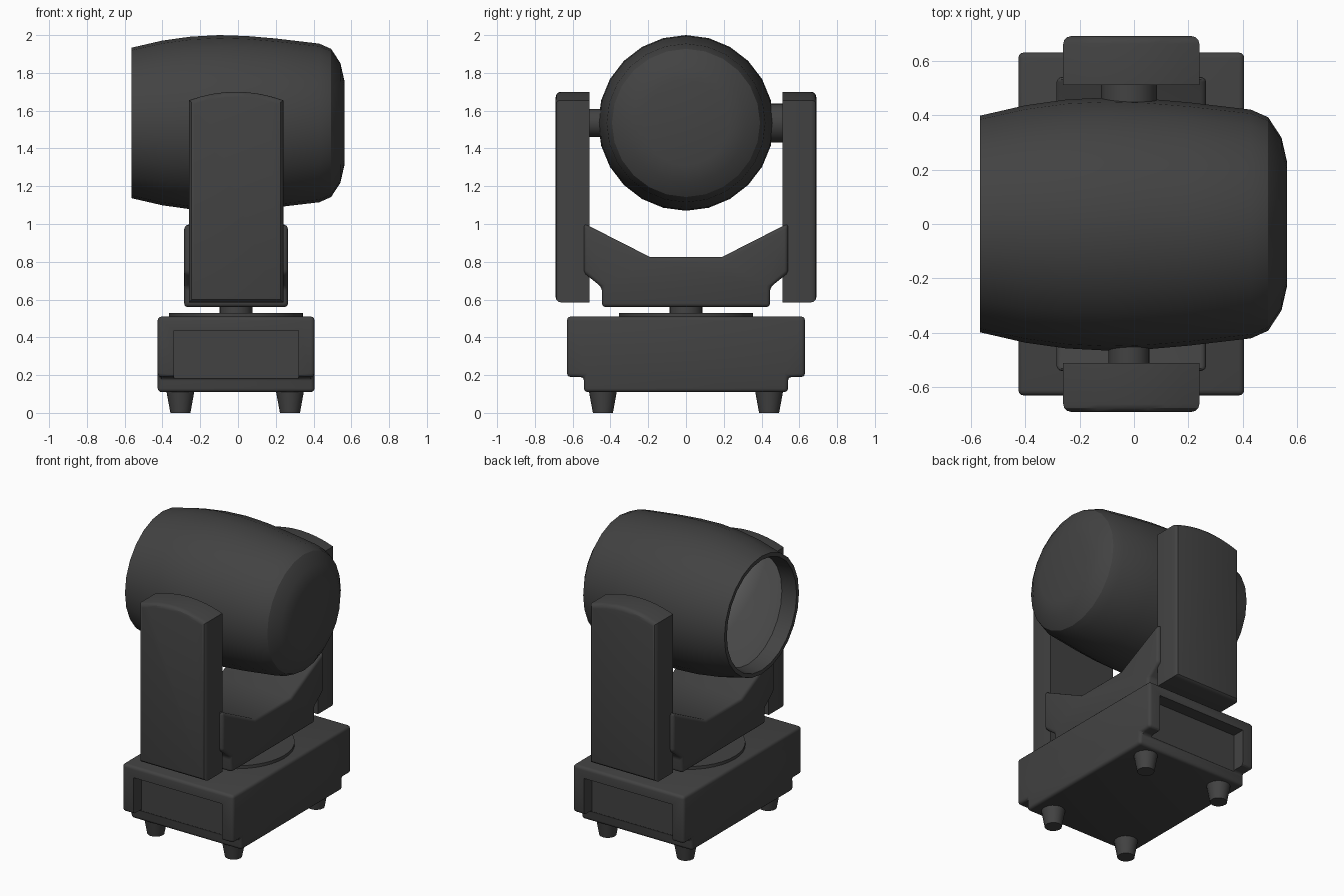
import bpy, bmesh, math
from mathutils import Vector

if "Cube" in bpy.data.objects:
    bpy.data.objects.remove(bpy.data.objects["Cube"])


def material(name, v):
    m = bpy.data.materials.new(name)
    m.diffuse_color = (v, v, v, 1)
    m.use_nodes = True
    m.node_tree.nodes["Principled BSDF"].inputs["Base Color"].default_value = m.diffuse_color
    return m


DARK = material("dark_housing", 0.055)
GLASS = material("lens_grey", 0.3)


def smooth(ob, angle=30):
    bpy.ops.object.select_all(action='DESELECT')
    ob.select_set(True)
    bpy.context.view_layer.objects.active = ob
    bpy.ops.object.shade_smooth_by_angle(angle=math.radians(angle))


def finish(bm, name, mat=DARK, angle=30):
    bmesh.ops.recalc_face_normals(bm, faces=bm.faces)
    me = bpy.data.meshes.new(name)
    bm.to_mesh(me)
    bm.free()
    me.materials.append(mat)
    ob = bpy.data.objects.new(name, me)
    bpy.context.collection.objects.link(ob)
    smooth(ob, angle)
    return ob


def prism(name, profile, place, a, b, bevel=0.0, pick=lambda e: True):
    """Extrude a 2D profile from a to b, rounding the sharp edges that pick accepts."""
    bm = bmesh.new()
    r0, r1 = [[bm.verts.new(place(u, v, t)) for u, v in profile] for t in (a, b)]
    n = len(profile)
    bm.faces.new(r0)
    bm.faces.new(r1)
    for i in range(n):
        j = (i + 1) % n
        bm.faces.new((r0[i], r0[j], r1[j], r1[i]))
    bmesh.ops.recalc_face_normals(bm, faces=bm.faces)
    if bevel:
        edges = [e for e in bm.edges if e.calc_face_angle(0) > math.radians(30) and pick(e)]
        bmesh.ops.bevel(bm, geom=edges, offset=bevel, segments=3, profile=0.5,
                        affect='EDGES', clamp_overlap=True)
    return finish(bm, name)


def lathe(name, profile, centre, axis, sides, mat=DARK, angle=30):
    """Revolve (position along axis, radius) points; zero radius closes an end."""
    bm = bmesh.new()
    c = Vector(centre)

    def point(p, r, k):
        w = 2 * math.pi * k / sides
        s, t = r * math.cos(w), r * math.sin(w)
        return c + Vector({'X': (p, s, t), 'Y': (s, p, t), 'Z': (s, t, p)}[axis])

    rings = [[bm.verts.new(point(p, r, k)) for k in range(sides if r > 0 else 1)]
             for p, r in profile]
    for A, B in zip(rings, rings[1:]):
        for k in range(sides):
            m = (k + 1) % sides
            quad = [A[k % len(A)], A[m % len(A)], B[m % len(B)], B[k % len(B)]]
            bm.faces.new(list(dict.fromkeys(quad)))
    return finish(bm, name, mat, angle)


def rod(name, centre, axis, a, b, ra, rb, sides=24):
    return lathe(name, [(a, 0), (a, ra), (b, rb), (b, 0)], centre, axis, sides)


def mirrored(half):
    return half + [(-u, v) for u, v in reversed(half)]


def side_plane(u, v, t):
    return (t, u, v)


def front_plane(u, v, t):
    return (u, t, v)


# Base box with undercut ends, then a connector recess in each end
base = prism("base", mirrored([(0.54, 0.11), (0.54, 0.19), (0.63, 0.19), (0.63, 0.51)]),
             side_plane, -0.425, 0.405, 0.02)
for s in (-1, 1):
    cutter = prism("recess_cutter", [(-0.34, 0.05), (0.32, 0.05), (0.32, 0.437), (-0.34, 0.437)],
                   front_plane, s * 0.545, s * 0.75)
    cutter.hide_render = True
    mod = base.modifiers.new("recess", 'BOOLEAN')
    mod.operation, mod.object, mod.solver = 'DIFFERENCE', cutter, 'EXACT'
    bpy.context.view_layer.objects.active = base
    bpy.ops.object.modifier_apply(modifier=mod.name)
    bpy.data.objects.remove(cutter)
smooth(base)

# Tapered rubber feet
for x in (-0.305, 0.275):
    for y in (-0.44, 0.44):
        rod("foot", (x, y, 0), 'Z', 0, 0.12, 0.053, 0.075, 16)

# Pan bearing: flat disc and short shaft
rod("pan_disc", (-0.01, 0, 0), 'Z', 0.505, 0.53, 0.355, 0.355, 40)
rod("pan_shaft", (-0.01, 0, 0), 'Z', 0.505, 0.58, 0.087, 0.087)

# Yoke cross piece
prism("yoke_bridge", mirrored([(0.445, 0.56), (0.445, 0.665), (0.54, 0.74), (0.54, 1.003),
                               (0.19, 0.825)]), side_plane, -0.285, 0.265, 0.02)

# Yoke arms with arched tops, rounded on the outer face
arch = [(-0.26, 0.585), (0.24, 0.585)]
for i in range(9):
    t = 1 - i / 4
    arch.append((-0.01 + 0.25 * t, 1.70 - 0.045 * t * t))
for s, side in ((-1, "front"), (1, "back")):
    prism(side + "_yoke_arm", arch, front_plane, s * 0.51, s * 0.69, 0.028,
          lambda e: any(abs(v.co.y) > 0.6 for v in e.verts)
          and (all(abs(v.co.y) > 0.6 for v in e.verts)))

# Tilt pivots, the back one larger
for s, side, r in ((-1, "front", 0.075), (1, "back", 0.103)):
    rod(side + "_tilt_pivot", (-0.018, 0, 1.535), 'Y', s * 0.40, s * 0.53, r, r)

# Barrel-shaped lamp head with an open rim
lathe("lamp_head", [(0.563, 0), (0.563, 0.225), (0.542, 0.317), (0.493, 0.392), (0.43, 0.42),
                    (0.2, 0.447), (0.05, 0.46), (-0.1, 0.465), (-0.25, 0.457), (-0.4, 0.436),
                    (-0.565, 0.398), (-0.565, 0.372), (-0.46, 0.36), (-0.46, 0)],
      (0, 0, 1.535), 'X', 24)

# Domed front lens
dome = [(-0.465 - 0.06 * (1 - (i / 6) ** 2), 0.358 * i / 6) for i in range(7)]
lathe("lens", dome + [(-0.455, 0.358), (-0.455, 0)], (0, 0, 1.535), 'X', 24, GLASS)
